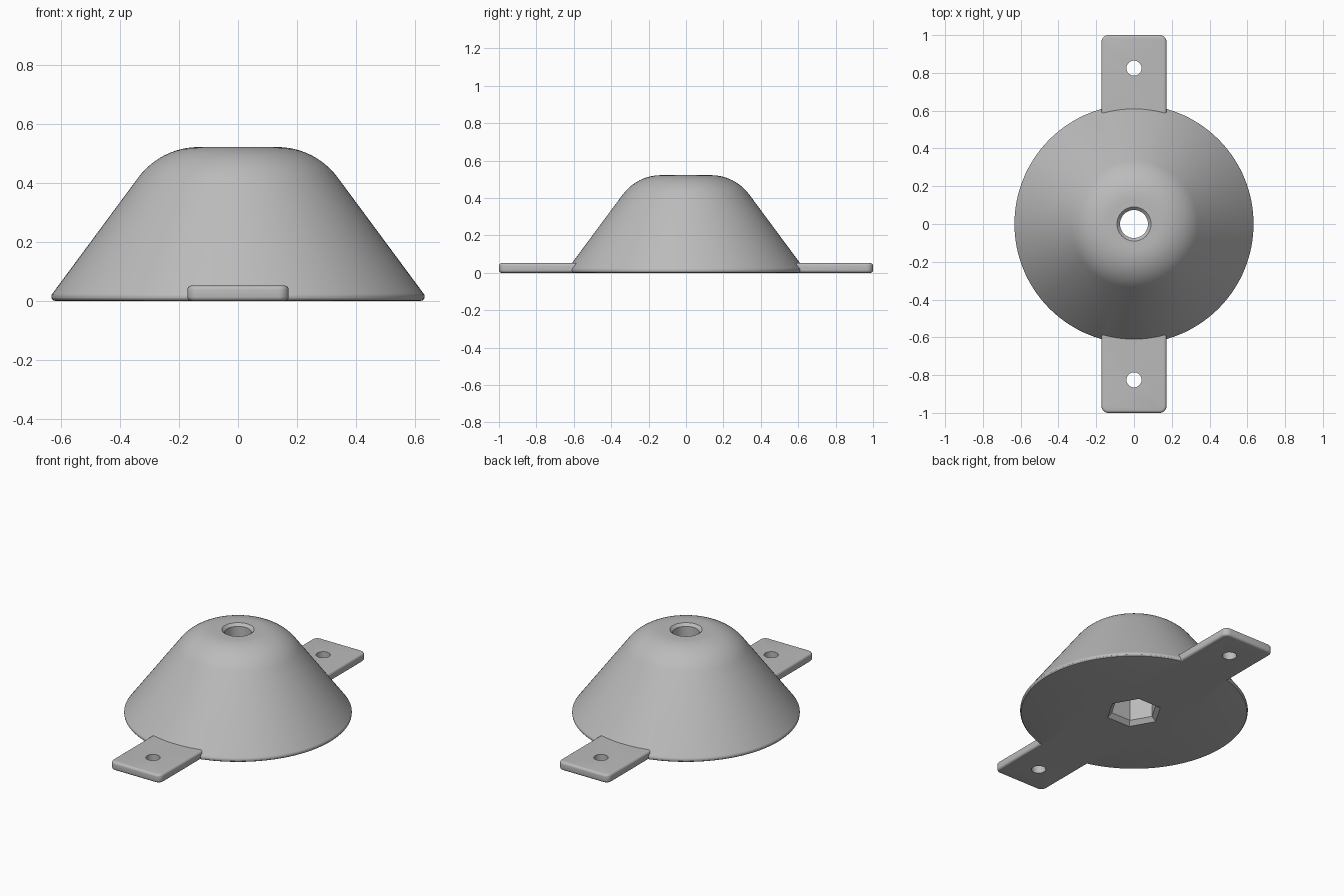
import bpy, bmesh, math
from mathutils import Vector, Matrix

cube = bpy.data.objects.get("Cube")
if cube:
    bpy.data.objects.remove(cube, do_unlink=True)

grey = bpy.data.materials.new("light grey")
grey.use_nodes = True
colour = (0.5, 0.5, 0.5, 1)
grey.diffuse_color = colour
grey.node_tree.nodes["Principled BSDF"].inputs["Base Color"].default_value = colour


def make_object(name, bm):
    bmesh.ops.recalc_face_normals(bm, faces=bm.faces)
    mesh = bpy.data.meshes.new(name)
    bm.to_mesh(mesh)
    bm.free()
    mesh.materials.append(grey)
    obj = bpy.data.objects.new(name, mesh)
    bpy.context.collection.objects.link(obj)
    return obj


def lathe(name, profile, sides, y=0):
    """Solid of revolution from (radius, height) points, both ends on the axis."""
    bm = bmesh.new()
    verts = [bm.verts.new((r, 0, z)) for r, z in profile]
    edges = [bm.edges.new(pair) for pair in zip(verts, verts[1:])]
    bmesh.ops.spin(bm, geom=verts + edges, cent=(0, 0, 0), axis=(0, 0, 1),
                   angle=math.tau, steps=sides)
    bmesh.ops.remove_doubles(bm, verts=bm.verts, dist=0.0001)
    bmesh.ops.translate(bm, verts=bm.verts, vec=(0, y, 0))
    return make_object(name, bm)


def rounded_bar(name, size):
    """Flat bar with rounded corners in plan and softened rims."""
    bm = bmesh.new()
    bmesh.ops.create_cube(bm, size=1, matrix=Matrix.Diagonal((*size, 1)))
    bmesh.ops.translate(bm, verts=bm.verts, vec=(0, 0, size[2] / 2))
    upright = [e for e in bm.edges
               if abs(e.verts[0].co.z - e.verts[1].co.z) > 0.01]
    bmesh.ops.bevel(bm, geom=upright, offset=0.035, segments=6, profile=0.5,
                    affect='EDGES')
    rims = [e for e in bm.edges
            if abs(e.verts[0].co.z - e.verts[1].co.z) < 0.001]
    bmesh.ops.bevel(bm, geom=rims, offset=0.014, segments=4, profile=0.5,
                    affect='EDGES')
    return make_object(name, bm)


def combine(target, other, operation):
    mod = target.modifiers.new(operation.title(), 'BOOLEAN')
    mod.operation, mod.object, mod.solver = operation, other, 'EXACT'
    bpy.context.view_layer.objects.active = target
    bpy.ops.object.modifier_apply(modifier=mod.name)
    bpy.data.objects.remove(other, do_unlink=True)


# Cone outline: softened foot, straight flank, large rounded shoulder
height, shoulder = 0.522, 0.255
profile = [(0, 0), (0.619, 0), (0.627, 0.002), (0.632, 0.008), (0.633, 0.015),
           (0.632, 0.021), (0.628, 0.027)]
slope = math.radians(53.5)
corner = 0.628 - (height - 0.027) / math.tan(slope)
start = corner - shoulder * math.tan(slope / 2)
for i in range(13):
    a = slope * (1 - i / 12)
    profile.append((start + shoulder * math.sin(a),
                    height - shoulder * (1 - math.cos(a))))
profile.append((0, height))
body = lathe("cone_mount", profile, 128)

# Mounting tabs at front and back
combine(body, rounded_bar("mounting_tabs", (0.344, 2, 0.052)), 'UNION')

# Centre bore with chamfered mouth
bore = [(0, -0.1), (0.074, -0.1), (0.074, 0.506), (0.106, 0.538), (0, 0.538)]
combine(body, lathe("centre_bore", bore, 64), 'DIFFERENCE')

# Hexagonal nut pocket underneath, with chamfered mouth
pocket = [(0, -0.02), (0.176, -0.02), (0.131, 0.025), (0.131, 0.26), (0, 0.26)]
combine(body, lathe("nut_pocket", pocket, 6), 'DIFFERENCE')

# Screw holes through the tabs
for y in (-0.825, 0.825):
    hole = [(0, -0.1), (0.04, -0.1), (0.04, 0.2), (0, 0.2)]
    combine(body, lathe("screw_hole", hole, 32, y), 'DIFFERENCE')

bpy.ops.object.select_all(action='DESELECT')
body.select_set(True)
bpy.context.view_layer.objects.active = body
bpy.ops.object.shade_smooth_by_angle(angle=math.radians(30))
